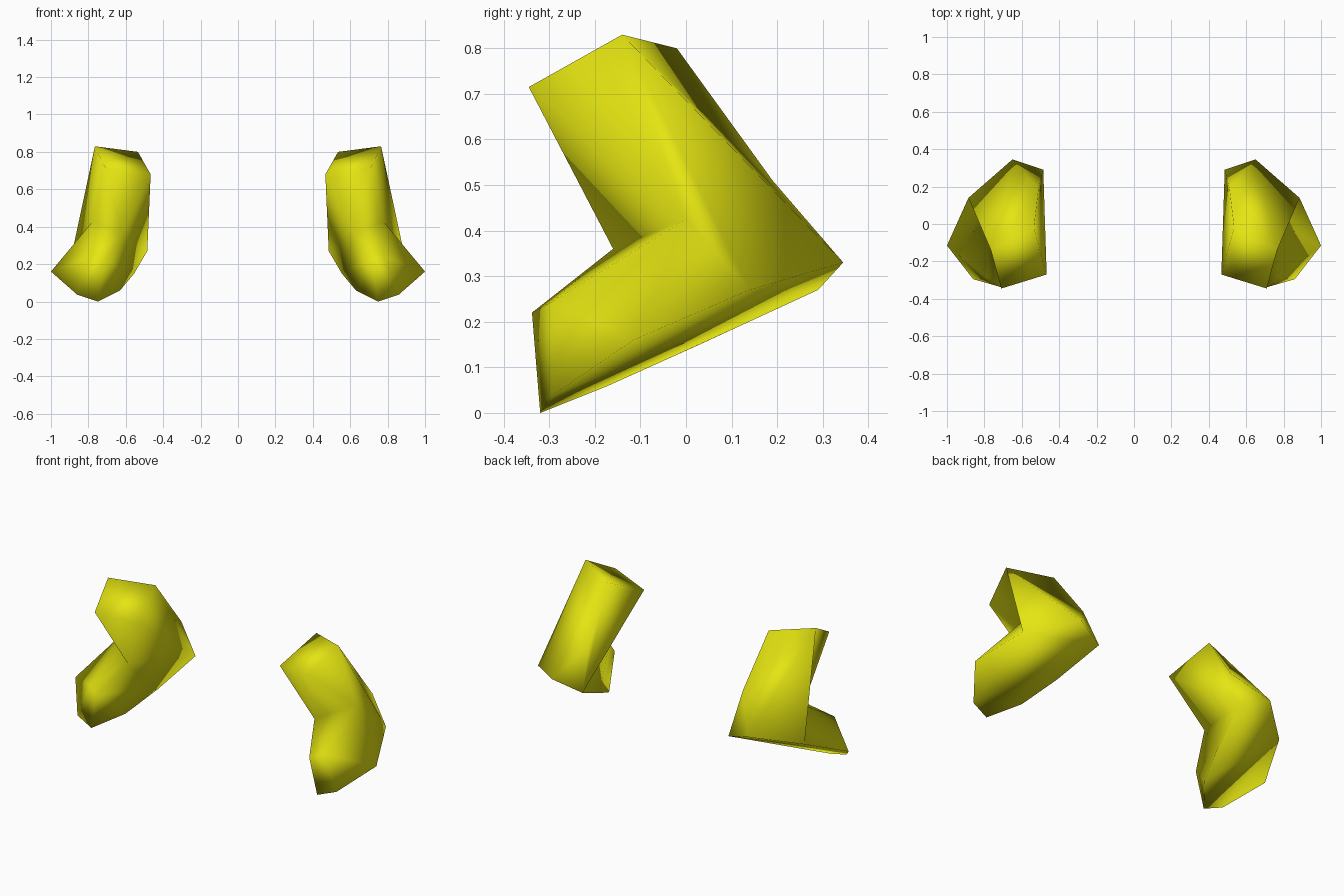
import bpy, bmesh

if "Cube" in bpy.data.objects:
    bpy.data.objects.remove(bpy.data.objects["Cube"])

yellow = bpy.data.materials.new("bright_yellow")
yellow.diffuse_color = (0.78, 0.78, 0.006, 1)
yellow.use_nodes = True
yellow.node_tree.nodes["Principled BSDF"].inputs["Base Color"].default_value = yellow.diffuse_color

# Corners of one bent limb (x > 0 side)
P = {
    # slanted top end
    "front_out": (.71, -.345, .715), "back_out": (.765, -.14, .83),
    "back_in": (.535, -.02, .80), "front_in": (.467, -.27, .68),
    # bend: inner fold and outer knuckle
    "fold_in": (.62, -.16, .36), "fold_out": (.78, 0, .425), "knuckle": (.51, .19, .51),
    # blunt front tip
    "tip": (.71, -.338, .22), "tip_out": (.78, -.295, .243),
    # flat slanted underside rim
    "r0": (.65, .345, .33), "r1": (.885, .14, .27), "r2": (1, -.115, .16),
    "r3": (.86, -.295, .037), "r4": (.75, -.32, 0), "r5": (.63, -.17, .06),
    "r6": (.555, .03, .15), "r7": (.485, .29, .27),
}

FACES = [
    # top end and underside
    "front_out back_out back_in front_in", "r0 r1 r2 r3 r4 r5 r6 r7",
    # upper part
    "front_out fold_in fold_out", "front_out fold_out back_out",
    "front_out front_in fold_in", "back_out fold_out r1", "back_out r1 r0",
    "back_out r0 knuckle", "back_out knuckle back_in",
    "back_in knuckle r7 front_in", "knuckle r0 r7", "front_in r7 fold_in",
    # forward part
    "r7 r6 fold_in", "fold_in r6 tip", "r6 r5 tip", "tip r5 r4",
    "tip r4 r3 tip_out", "tip_out r3 r2", "tip_out r2 fold_out",
    "r2 r1 fold_out", "fold_in tip tip_out fold_out",
]


def limb(name, side):
    bm = bmesh.new()
    v = {k: bm.verts.new((side * x, y, z)) for k, (x, y, z) in P.items()}
    for f in FACES:
        bm.faces.new([v[k] for k in f.split()]).smooth = True
    bmesh.ops.recalc_face_normals(bm, faces=bm.faces)
    me = bpy.data.meshes.new(name)
    bm.to_mesh(me)
    bm.free()
    me.materials.append(yellow)
    bpy.context.collection.objects.link(bpy.data.objects.new(name, me))


limb("right_bent_limb", 1)
limb("left_bent_limb", -1)
